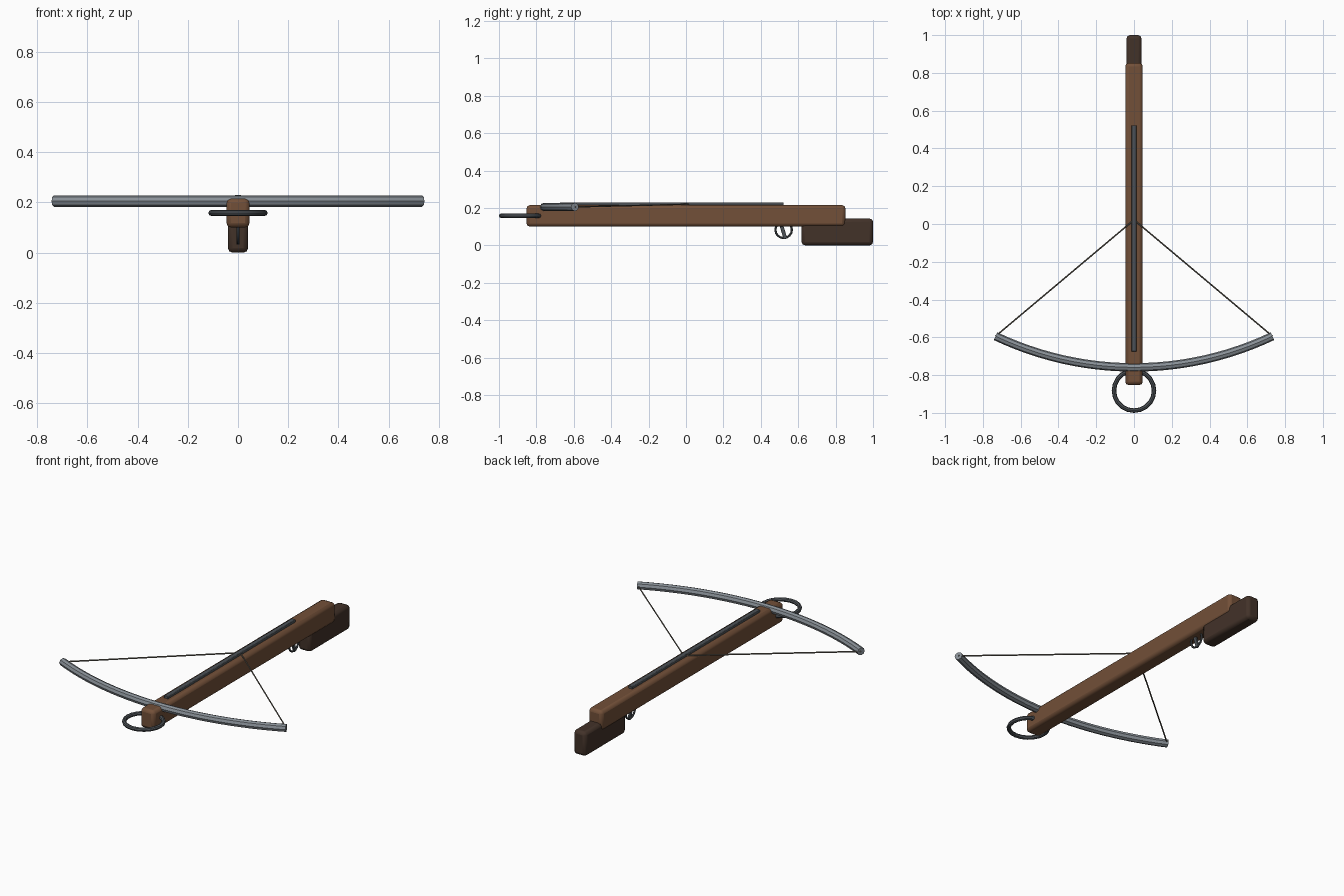
import bpy, math
from mathutils import Vector

if "Cube" in bpy.data.objects:
    bpy.data.objects.remove(bpy.data.objects["Cube"])


def mat(name, c):
    m = bpy.data.materials.new(name)
    m.diffuse_color = (*c, 1)
    m.use_nodes = True
    m.node_tree.nodes["Principled BSDF"].inputs["Base Color"].default_value = m.diffuse_color
    return m


WOOD = mat("wood", (0.17, 0.08, 0.04))
DARK = mat("dark_wood", (0.055, 0.032, 0.022))
STEEL = mat("steel", (0.25, 0.28, 0.31))
IRON = mat("iron", (0.075, 0.085, 0.095))
CORD = mat("cord", (0.14, 0.125, 0.1))


def finish(o, name, m):
    o.name = name
    o.data.materials.append(m)
    bpy.ops.object.select_all(action='DESELECT')
    o.select_set(True)
    bpy.context.view_layer.objects.active = o
    bpy.ops.object.shade_smooth_by_angle(angle=math.radians(30))
    return o


def box(name, lo, hi, m, bevel=0, rot=0):
    lo, hi = Vector(lo), Vector(hi)
    bpy.ops.mesh.primitive_cube_add(size=1, location=(lo + hi) / 2)
    o = bpy.context.object
    o.scale = hi - lo
    bpy.ops.object.transform_apply(location=False, rotation=False, scale=True)
    o.rotation_euler.x = rot
    if bevel:
        b = o.modifiers.new("bevel", 'BEVEL')
        b.width, b.segments = bevel, 2
    return finish(o, name, m)


def ring(name, loc, R, r, m, rot=(0, 0, 0), seg=20):
    bpy.ops.mesh.primitive_torus_add(location=loc, rotation=rot, major_radius=R, minor_radius=r,
                                     major_segments=seg, minor_segments=8)
    return finish(bpy.context.object, name, m)


def tube(name, pts, r, m, res):
    c = bpy.data.curves.new(name, 'CURVE')
    c.dimensions = '3D'
    c.bevel_depth, c.bevel_resolution, c.use_fill_caps = r, res, True
    s = c.splines.new('POLY')
    s.points.add(len(pts) - 1)
    for p, q in zip(s.points, pts):
        p.co = (*q, 1)
    o = bpy.data.objects.new(name, c)
    bpy.context.collection.objects.link(o)
    bpy.ops.object.select_all(action='DESELECT')
    o.select_set(True)
    bpy.context.view_layer.objects.active = o
    bpy.ops.object.convert(target='MESH')
    return finish(bpy.context.object, name, m)


# Wooden body
box("stock", (-0.046, -0.853, 0.1), (0.046, 0.853, 0.215), WOOD, 0.018)
box("butt", (-0.04, 0.618, 0.0), (0.04, 1.0, 0.143), DARK, 0.018)
box("bolt_rail", (-0.013, -0.675, 0.205), (0.013, 0.522, 0.23), IRON, 0.003)

# Bow: circular arc through centre and both tips
half, sag, mid = 0.733, 0.165, -0.759
R = (half ** 2 + sag ** 2) / (2 * sag)
a = math.asin(half / R)
arc = [(R * math.sin(a * t / 12), mid + R - R * math.cos(a * t / 12), 0.205) for t in range(-12, 13)]
tube("bow", arc, 0.0225, STEEL, 2)

# Drawn string
for side, name in ((-1, "string_left"), (1, "string_right")):
    tube(name, [(side * half, mid + sag, 0.205), (0, 0.022, 0.22)], 0.004, CORD, 1)

# Front stirrup, trigger guard and trigger
ring("stirrup", (0, -0.882, 0.158), 0.106, 0.012, IRON)
ring("trigger_guard", (0, 0.522, 0.083), 0.044, 0.006, IRON, (0, math.pi / 2, 0), 16)
box("trigger", (-0.006, 0.511, 0.033), (0.006, 0.531, 0.108), IRON, 0.002, 0.3)
